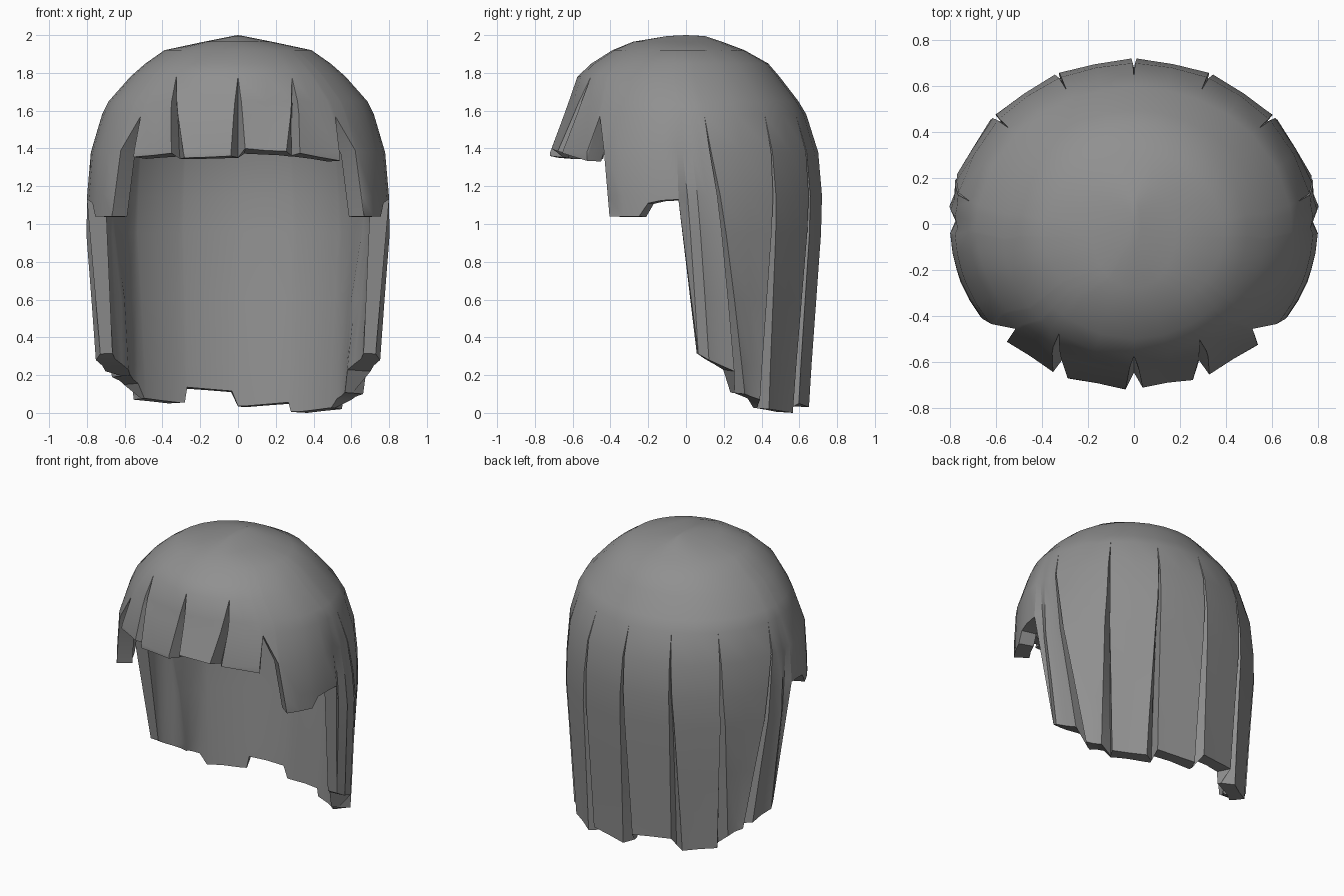
import bpy, bmesh, math
from mathutils import Vector

cube = bpy.data.objects.get("Cube")
if cube:
    bpy.data.objects.remove(cube, do_unlink=True)

# Horizontal sections: height, half width, front y, back y
PROFILE = [
    (2.0, 0.0, 0.0, 0.0), (1.995, 0.03, -0.10, 0.10), (1.965, 0.18, -0.28, 0.19),
    (1.92, 0.39, -0.39, 0.31), (1.85, 0.49, -0.50, 0.435), (1.78, 0.57, -0.575, 0.495),
    (1.65, 0.685, -0.62, 0.595), (1.58, 0.72, -0.645, 0.637), (1.38, 0.78, -0.72, 0.70),
    (1.15, 0.80, -0.725, 0.72), (0.95, 0.808, -0.72, 0.715), (0.6, 0.785, -0.70, 0.69),
    (0.25, 0.765, -0.68, 0.665), (0.0, 0.75, -0.67, 0.65),
]
THICKNESS = 0.10
GROOVE_DEPTH = 0.075
GROOVE_HALF = 2.8          # degrees
FLATTEN = 0.013            # locks are flatter than the head
EDGE_INSET = 0.035         # the front edge beside the face is rounded inwards


def lerp(a, b, u):
    return a + (b - a) * u


def surface(angle, z):
    """Point on the smooth hair volume; angle 0 is the front, 90 is +x."""
    z = min(max(z, 0.0), 2.0)
    for hi, lo in zip(PROFILE, PROFILE[1:]):
        if z >= lo[0]:
            u = (hi[0] - z) / (hi[0] - lo[0])
            rx, yf, yb = (lerp(hi[i], lo[i], u) for i in (1, 2, 3))
            break
    a = math.radians(angle)
    return Vector((rx * math.sin(a), (yf + yb) / 2 - (yb - yf) / 2 * math.cos(a), z))


def normal(angle, z):
    if z > 1.999:
        return Vector((0, 0, 1))
    down = surface(angle, z - 0.04) - surface(angle, z + 0.04)
    around = surface(angle + 1, z) - surface(angle - 1, z)
    return down.cross(around).normalized()


def thickness(angle, f):
    """The lock behind each ear swells inwards."""
    return THICKNESS + 0.04 * f * max(0.0, 1 - abs(abs(angle) - 112) / 12)


# A column is (angle at the top, angle at the hem, start height, hem height, depth)
def groove(top, low, start, hem):
    return (top, low + 0.5 * GROOVE_HALF, start, hem, GROOVE_DEPTH)


def lock(top0, top1, low0, low1, start, hems):
    return [(lerp(top0, top1, u), lerp(low0, low1, u), start,
             lerp(hems[0], hems[1], u), FLATTEN if u == 0.5 else 0) for u in (0, 0.5, 1)]


def half(part, bangs, curtain):
    """All columns of one side; part is the angles of the fringe groove and its end."""
    w = GROOVE_HALF
    top, low, end = part
    # Fringe
    cols = lock(0, top, w, low - w, 1.78, bangs[0])
    cols.append(groove(top, low, 1.78, min(bangs[0][1], bangs[1][0])))
    cols += lock(top, 44, low + w, end, 1.78, bangs[1])
    # Open notch, then the sideburn
    cols.append((45.5, 45.5, 1.58, 1.57, 0))
    for a, b, hem in ((52, 53, 1.39), (53, 56, 1.04), (61, 63, 1.04), (69, 70, 1.04),
                      (74, 74, 1.11), (80, 80, 1.125), (87, 87, 1.13)):
        cols.append((a, b, 1.58, hem, 0))
    # Long locks from the ear to the nape
    cols.append((88, 96.5, 1.58, 0.31, EDGE_INSET))
    edges = [(92, 101), (99, 116), (131, 130), (156, 153.5), (180, 180)]
    for i, hems in enumerate(curtain):
        (t0, l0), (t1, l1) = edges[i], edges[i + 1]
        cols += lock(t0, t1, l0 + (w if i else 0), l1 - w, 1.58, hems)
        if i < 3:
            cols.append(groove(t1, l1, 1.58, min(hems[1], curtain[i + 1][0])))
    return cols


left = half((30, 22, 43.5), [(1.40, 1.385), (1.375, 1.335)],
            [(0.28, 0.22), (0.10, 0.07), (0.02, 0.0), (0.05, 0.03)])
right = half((35, 24, 45), [(1.36, 1.35), (1.375, 1.355)],
             [(0.28, 0.22), (0.19, 0.15), (0.07, 0.05), (0.13, 0.11)])
columns = [(0, 0, 1.78, 1.36, GROOVE_DEPTH)] + left
columns += [(180, 180, 1.58, 0.03, GROOVE_DEPTH)]
columns += [(-c[0], -c[1], c[2], c[3], c[4]) for c in reversed(right)]

# Outer and inner skins, clamped to each column's hem
levels = [row[0] for row in PROFILE[:-1]] + [-1.0]
bm = bmesh.new()
outer, inner = [], []
for top, low, start, hem, depth in columns:
    out_col, in_col = [], []
    for level in levels:
        z = max(level, hem)
        f = min(max((start - z) / max(start - hem, 0.01), 0.0), 1.0)
        # Fringe locks hang straight down, so their angle changes early
        angle = lerp(top, low, f ** 0.6 if start > 1.7 else f)
        p, n = surface(angle, z), normal(angle, z)
        ramp = min(1.0, 2.2 * f)
        out_col.append(bm.verts.new(p - n * depth * ramp))
        in_col.append(bm.verts.new(p - n * thickness(angle, ramp)))
    outer.append(out_col)
    inner.append(in_col)

count = len(columns)
for j in range(count):
    k = (j + 1) % count
    for r in range(len(levels) - 1):
        bm.faces.new((outer[j][r], outer[j][r + 1], outer[k][r + 1], outer[k][r]))
        bm.faces.new((inner[j][r], inner[k][r], inner[k][r + 1], inner[j][r + 1]))
    # Hem joining both skins
    bm.faces.new((outer[j][-1], inner[j][-1], inner[k][-1], outer[k][-1]))

bmesh.ops.remove_doubles(bm, verts=bm.verts, dist=0.0005)
bmesh.ops.dissolve_degenerate(bm, edges=bm.edges, dist=0.0005)
bmesh.ops.recalc_face_normals(bm, faces=bm.faces)

mesh = bpy.data.meshes.new("hair")
bm.to_mesh(mesh)
bm.free()
hair = bpy.data.objects.new("hair", mesh)
bpy.context.collection.objects.link(hair)

# Single grey material
grey = bpy.data.materials.new("hair_grey")
grey.use_nodes = True
colour = (0.28, 0.28, 0.28, 1.0)
grey.diffuse_color = colour
grey.node_tree.nodes["Principled BSDF"].inputs["Base Color"].default_value = colour
mesh.materials.append(grey)

bpy.ops.object.select_all(action='DESELECT')
hair.select_set(True)
bpy.context.view_layer.objects.active = hair
bpy.ops.object.shade_smooth_by_angle(angle=math.radians(32))
